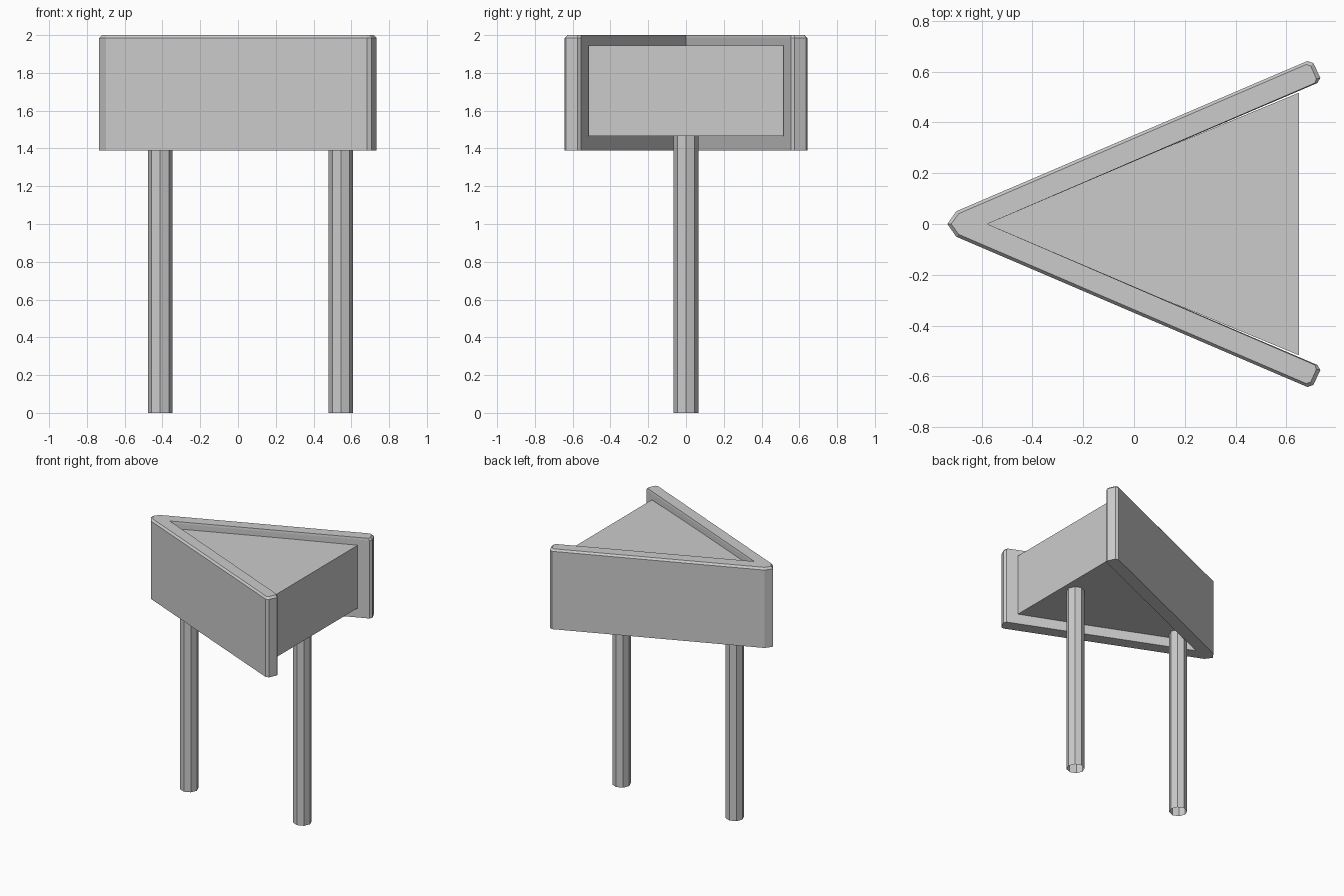
import bpy, bmesh

if "Cube" in bpy.data.objects:
    bpy.data.objects.remove(bpy.data.objects["Cube"])


def loft(name, rings, skip_side=None, caps=True):
    """Join (outline, z) rings, counter-clockwise from above, into an object."""
    bm = bmesh.new()
    loops = [[bm.verts.new((x, y, z)) for x, y in pts] for pts, z in rings]
    n = len(loops[0])
    for lo, hi in zip(loops, loops[1:]):
        for i in range(n):
            if i != skip_side:
                j = (i + 1) % n
                bm.faces.new((lo[i], lo[j], hi[j], hi[i]))
    if caps:
        bm.faces.new(loops[0][::-1])
        bm.faces.new(loops[-1])
    mesh = bpy.data.meshes.new(name)
    bm.to_mesh(mesh)
    bm.free()
    obj = bpy.data.objects.new(name, mesh)
    bpy.context.collection.objects.link(obj)
    return obj


# V-shaped sign panels: one arm, bevelled along the top, mirrored across y
outline = [(-0.735, 0), (-0.577, 0), (0.722, 0.555), (0.734, 0.575),
           (0.706, 0.634), (0.683, 0.642), (-0.70, 0.05)]
top = [(-0.72, 0), (-0.577, 0), (0.712, 0.555), (0.718, 0.572),
       (0.696, 0.622), (0.678, 0.628), (-0.69, 0.041)]
panels = loft("sign_panels", [(outline, 1.39), (outline, 1.985), (top, 2.0)],
              skip_side=0)
mirror = panels.modifiers.new("mirror", "MIRROR")
mirror.use_axis = (False, True, False)

# Triangular core filling the space between the panels
loft("sign_core", [([(-0.6, 0), (0.65, -0.517), (0.65, 0.517)], z)
                   for z in (1.465, 1.945)])

# Two octagonal posts, open at the ends
for name, x in (("narrow_end_post", -0.412), ("wide_end_post", 0.545)):
    bpy.ops.mesh.primitive_cylinder_add(vertices=8, radius=0.065, depth=1.465,
                                        end_fill_type='NOTHING',
                                        location=(x, 0, 0.7325))
    bpy.context.object.name = name
